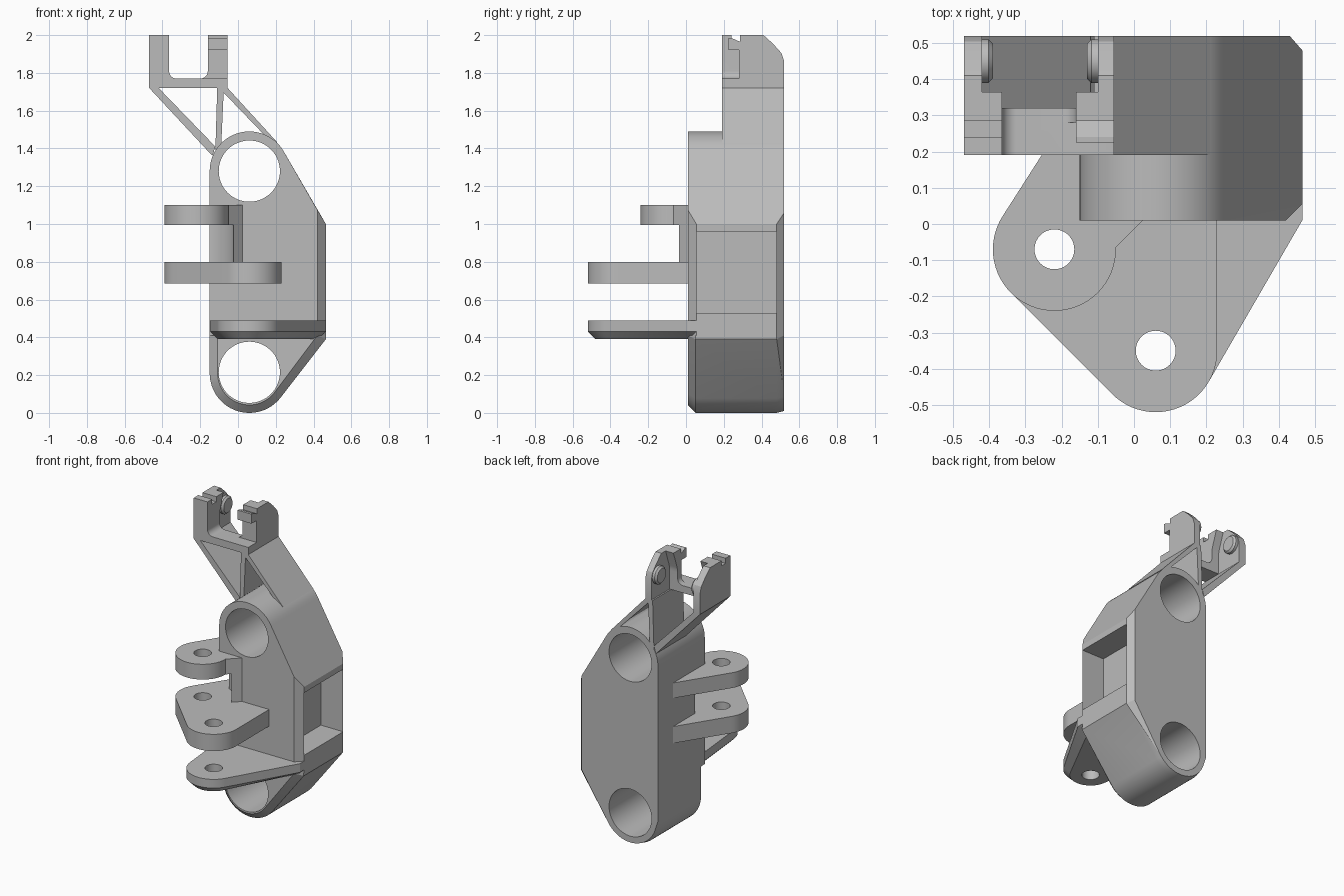
import bpy, bmesh, math

if "Cube" in bpy.data.objects:
    bpy.data.objects.remove(bpy.data.objects["Cube"], do_unlink=True)

grey = bpy.data.materials.new("plain_grey")
grey.use_nodes = True
grey.diffuse_color = (0.5, 0.5, 0.5, 1)
grey.node_tree.nodes["Principled BSDF"].inputs["Base Color"].default_value = (0.5, 0.5, 0.5, 1)

SEGMENTS = 64


def place(axis, level, a, b):
    return {"X": (level, a, b), "Y": (a, level, b), "Z": (a, b, level)}[axis]


def hull(name, axis, *layers):
    """Convex solid through layers (level, shapes); a shape is a point (a, b) or disc (a, b, r)."""
    bm = bmesh.new()
    for level, shapes in layers:
        for shape in shapes:
            a, b = shape[:2]
            if len(shape) == 2:
                bm.verts.new(place(axis, level, a, b))
                continue
            for i in range(SEGMENTS):
                t = math.tau * i / SEGMENTS
                bm.verts.new(place(axis, level, a + shape[2] * math.cos(t), b + shape[2] * math.sin(t)))
    bmesh.ops.convex_hull(bm, input=bm.verts[:])
    bmesh.ops.delete(bm, geom=[v for v in bm.verts if not v.link_faces], context="VERTS")
    bmesh.ops.dissolve_limit(bm, angle_limit=math.radians(0.5), verts=bm.verts[:], edges=bm.edges[:])
    bmesh.ops.recalc_face_normals(bm, faces=bm.faces[:])
    mesh = bpy.data.meshes.new(name)
    bm.to_mesh(mesh)
    bm.free()
    mesh.materials.append(grey)
    obj = bpy.data.objects.new(name, mesh)
    bpy.context.collection.objects.link(obj)
    return obj


def prism(name, axis, lo, hi, *shapes):
    return hull(name, axis, (lo, shapes), (hi, shapes))


def box(name, x0, x1, y0, y1, z0, z1):
    return prism(name, "Z", z0, z1, (x0, y0), (x1, y0), (x1, y1), (x0, y1))


def cut(obj, *cutters):
    """Subtract the cutters, bake the result and discard them."""
    for cutter in cutters:
        cutter.hide_render = True
        mod = obj.modifiers.new("cut", "BOOLEAN")
        mod.operation, mod.solver, mod.object = "DIFFERENCE", "EXACT", cutter
    bpy.context.view_layer.update()
    graph = bpy.context.evaluated_depsgraph_get()
    baked = bpy.data.meshes.new_from_object(obj.evaluated_get(graph))
    obj.modifiers.clear()
    obj.data = baked
    for cutter in cutters:
        bpy.data.objects.remove(cutter, do_unlink=True)


def bore(axis, a, b, r, lo, hi):
    return prism("bore_cutter", axis, lo, hi, (a, b, r))


FRONT, BACK = 0.01, 0.52
SIDE_PIN = (-0.22, -0.07)
FRONT_PIN = (0.06, -0.35)
parts = []

# Main body, upper portion with bevelled right edge, bore and side pocket
top_boss = (0.06, 1.28, 0.21)
full = [top_boss, (-0.15, 0.41), (0.465, 0.41), (0.465, 1.0)]
body = hull("upper_body", "Y",
            (FRONT, [top_boss, (-0.15, 0.41), (0.42, 0.41), (0.42, 1.075)]),
            (0.055, full), (0.48, full),
            (BACK, [top_boss, (-0.15, 0.41), (0.43, 0.41), (0.43, 1.06)]))
cut(body, bore("Y", 0.06, 1.28, 0.162, -0.2, 0.7),
    box("pocket_cutter", 0.295, 0.6, 0.055, 0.48, 0.53, 0.96),
    prism("clearance_cutter", "Z", 0.8, 0.995, (*SIDE_PIN, 0.2)))
parts.append(body)

# Main body, lower portion with bevelled rim
low_boss = (0.06, 0.21, 0.21)
full = [low_boss, (-0.15, 0.41), (0.465, 0.41), (0.465, 0.39)]
foot = hull("lower_body", "Y",
            (FRONT, [(0.06, 0.21, 0.168), (-0.108, 0.41), (0.42, 0.41)]),
            (0.05, full), (0.48, full),
            (BACK, [(0.06, 0.21, 0.2), (-0.15, 0.41), (-0.15, 0.21), (0.43, 0.41)]))
cut(foot, bore("Y", 0.06, 0.215, 0.162, -0.2, 0.7))
parts.append(foot)

# Lower lug with bevelled underside
rim = [(*FRONT_PIN, 0.17), (-0.15, 0.06), (0.465, FRONT), (0.465, 0.06)]
low_lug = hull("lower_lug", "Z",
               (0.39, [(*FRONT_PIN, 0.13), (-0.11, 0.06), (0.42, 0.06)]),
               (0.43, rim), (0.49, rim))
cut(low_lug, bore("Z", *FRONT_PIN, 0.055, 0.3, 0.6))
parts.append(low_lug)

# Middle lug with two pin holes
mid_lug = prism("middle_lug", "Z", 0.685, 0.8, (*FRONT_PIN, 0.17), (*SIDE_PIN, 0.17),
                (0.23, 0.05), (-0.14, 0.37))
cut(mid_lug, bore("Z", *FRONT_PIN, 0.055, 0.6, 0.9), bore("Z", *SIDE_PIN, 0.055, 0.6, 0.9),
    bore("Y", 0.06, 0.215, 0.162, -0.2, 0.7))
parts.append(mid_lug)

# Upper lug and the rib that ties it to the middle lug
top_lug = prism("upper_lug", "Z", 0.995, 1.1, (*SIDE_PIN, 0.17), (-0.14, 0.37), (-0.06, 0.1))
cut(top_lug, bore("Z", *SIDE_PIN, 0.055, 0.9, 1.2))
rib = prism("lug_rib", "Z", 0.8, 1.1, (-0.055, -0.07), (0.025, FRONT), (0.025, 0.06), (-0.06, 0.06))
cut(rib, prism("clearance_cutter", "Z", 0.75, 0.995, (*SIDE_PIN, 0.2)),
    bore("Z", *SIDE_PIN, 0.055, 0.7, 1.2))
parts += [top_lug, rib]

# Arm struts
ARM = 0.19
parts += [
    prism("left_strut", "Y", ARM, BACK, (-0.47, 1.72), (-0.42, 1.72), (-0.12, 1.41), (-0.135, 1.36)),
    prism("middle_strut", "Y", ARM, BACK, (-0.11, 1.72), (-0.075, 1.72), (-0.09, 1.39), (-0.12, 1.38)),
    prism("right_strut", "Y", ARM, BACK, (-0.055, 1.72), (-0.1, 1.72), (0.15, 1.46), (0.21, 1.43)),
]

# Forked clevis: one block, cut by a rounded slot, a rear clearance and notches
clevis = prism("clevis", "X", -0.47, -0.055, (ARM, 1.72), (ARM, 2.0), (0.41, 2.0),
               (0.46, 1.955), (0.505, 1.905), (BACK, 1.86), (BACK, 1.72))
cut(clevis,
    prism("slot_cutter", "Y", 0, 0.7, (-0.325, 1.81, 0.04), (-0.2, 1.81, 0.04),
          (-0.365, 2.1), (-0.16, 2.1)),
    prism("rear_cutter", "X", -0.42, -0.1, (0.45, 1.85, 0.13), (0.32, 1.6), (0.7, 1.6),
          (0.7, 2.1), (0.4, 2.1)),
    box("front_cutter", -0.2, 0.1, 0, 0.28, 1.77, 2.1),
    box("notch_cutter", -0.6, 0.1, 0.24, 0.285, 1.965, 2.1))
parts.append(clevis)
parts.append(prism("clevis_hook", "X", -0.16, -0.055, (0.285, 1.92), (0.285, 1.965),
                   (0.245, 1.965), (0.24, 1.985), (0.225, 1.985), (0.225, 1.92)))

# Round pads on the inside of the fork
for name, wall, face in (("left_pad", -0.425, -0.39), ("right_pad", -0.095, -0.13)):
    edge = face + (0.012 if wall > face else -0.012)
    disc = [(0.45, 1.87, 0.06)]
    parts.append(hull(name, "X", (wall, disc), (edge, disc), (face, [(0.45, 1.87, 0.048)])))

# Smooth the round surfaces, keep the edges crisp
bpy.ops.object.select_all(action="DESELECT")
for part in parts:
    part.select_set(True)
bpy.context.view_layer.objects.active = parts[0]
bpy.ops.object.shade_smooth_by_angle(angle=math.radians(20))
